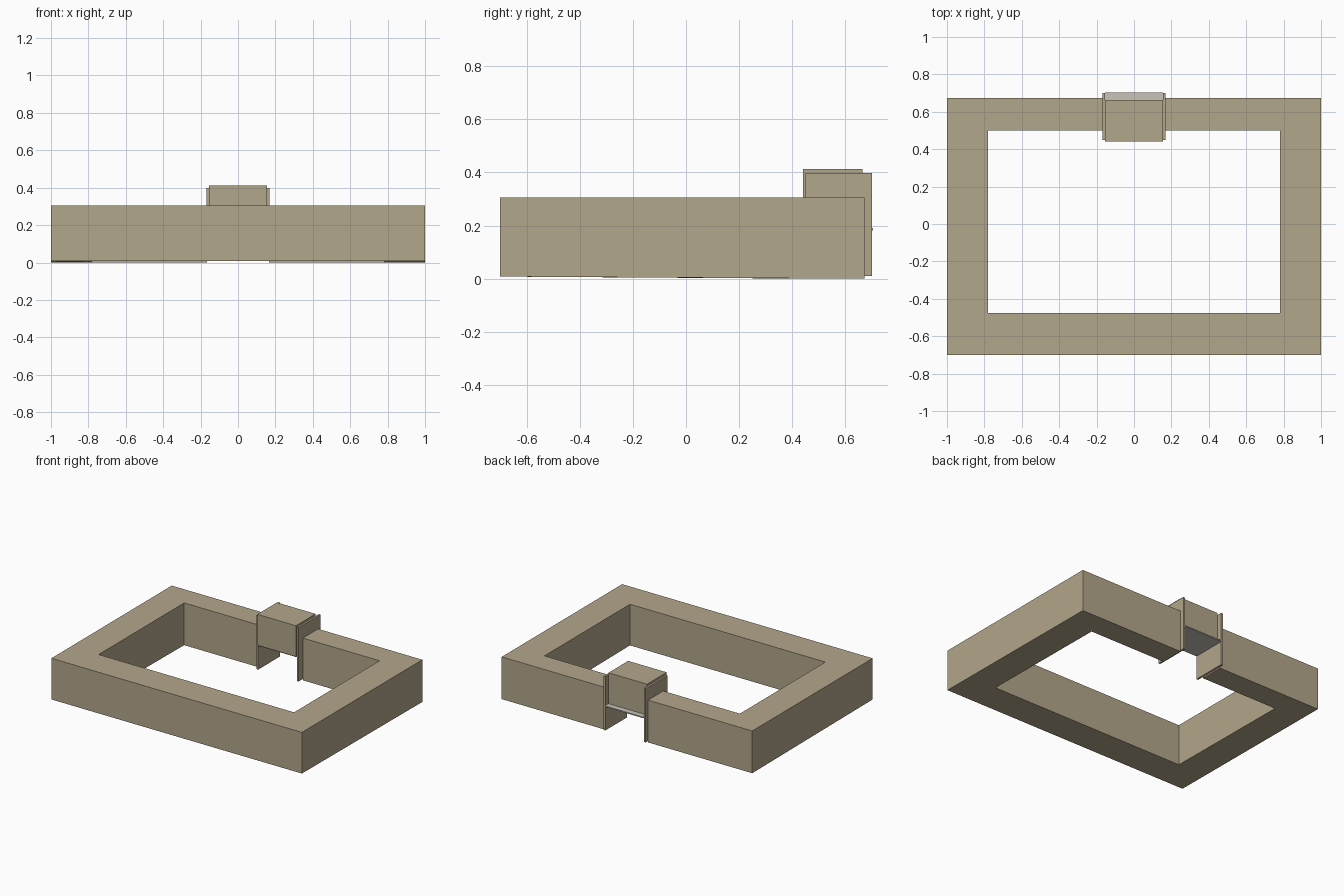
import bpy
import bmesh

default = bpy.data.objects.get("Cube")
if default:
    bpy.data.objects.remove(default, do_unlink=True)


def material(name, rgb):
    mat = bpy.data.materials.new(name)
    mat.use_nodes = True
    mat.diffuse_color = (*rgb, 1)
    mat.node_tree.nodes["Principled BSDF"].inputs["Base Color"].default_value = (*rgb, 1)
    return mat


TAN = material("tan", (0.45, 0.385, 0.26))
PALE = material("pale grey", (0.58, 0.55, 0.49))


def add_object(name, bm, mat):
    bmesh.ops.recalc_face_normals(bm, faces=bm.faces[:])
    mesh = bpy.data.meshes.new(name)
    bm.to_mesh(mesh)
    bm.free()
    mesh.materials.append(mat)
    obj = bpy.data.objects.new(name, mesh)
    bpy.context.scene.collection.objects.link(obj)
    return obj


def box(name, low, high, mat):
    bm = bmesh.new()
    bmesh.ops.create_cube(bm, size=1)
    for v in bm.verts:
        v.co = [(a + b) / 2 + c * (b - a) for a, b, c in zip(low, high, v.co)]
    return add_object(name, bm, mat)


# Rectangular wall ring, open at the gateway in the back
gap = 0.167
half_outline = [(gap, 0.5), (0.78, 0.5), (0.78, -0.475)]
outer = [(1, -0.7), (1, 0.673), (gap, 0.673)]
mirrored = lambda pts: [(-x, y) for x, y in reversed(pts)]
outline = half_outline + mirrored(half_outline) + mirrored(outer) + outer

bm = bmesh.new()
floor = bm.faces.new([bm.verts.new((x, y, 0)) for x, y in outline])
result = bmesh.ops.extrude_face_region(bm, geom=[floor])
for v in result["geom"]:
    if isinstance(v, bmesh.types.BMVert):
        v.co.z = 0.305
# The front wall starts slightly higher than the back
for v in bm.verts:
    if v.co.y < 0 and v.co.z < 0.1:
        v.co.z = 0.008
add_object("enclosure_wall", bm, TAN)

# Gate side panels
for side, sign in (("left", 1), ("right", -1)):
    xs = sorted((sign * 0.154, sign * 0.168))
    box(side + "_gate_panel", (xs[0], 0.45, 0.01), (xs[1], 0.7, 0.398), TAN)

# Header block above the opening, and the pale plate beneath it
box("gate_header", (-0.154, 0.44, 0.19), (0.154, 0.664, 0.413), TAN)
box("gate_ceiling_plate", (-0.154, 0.45, 0.182), (0.154, 0.704, 0.19), PALE)
